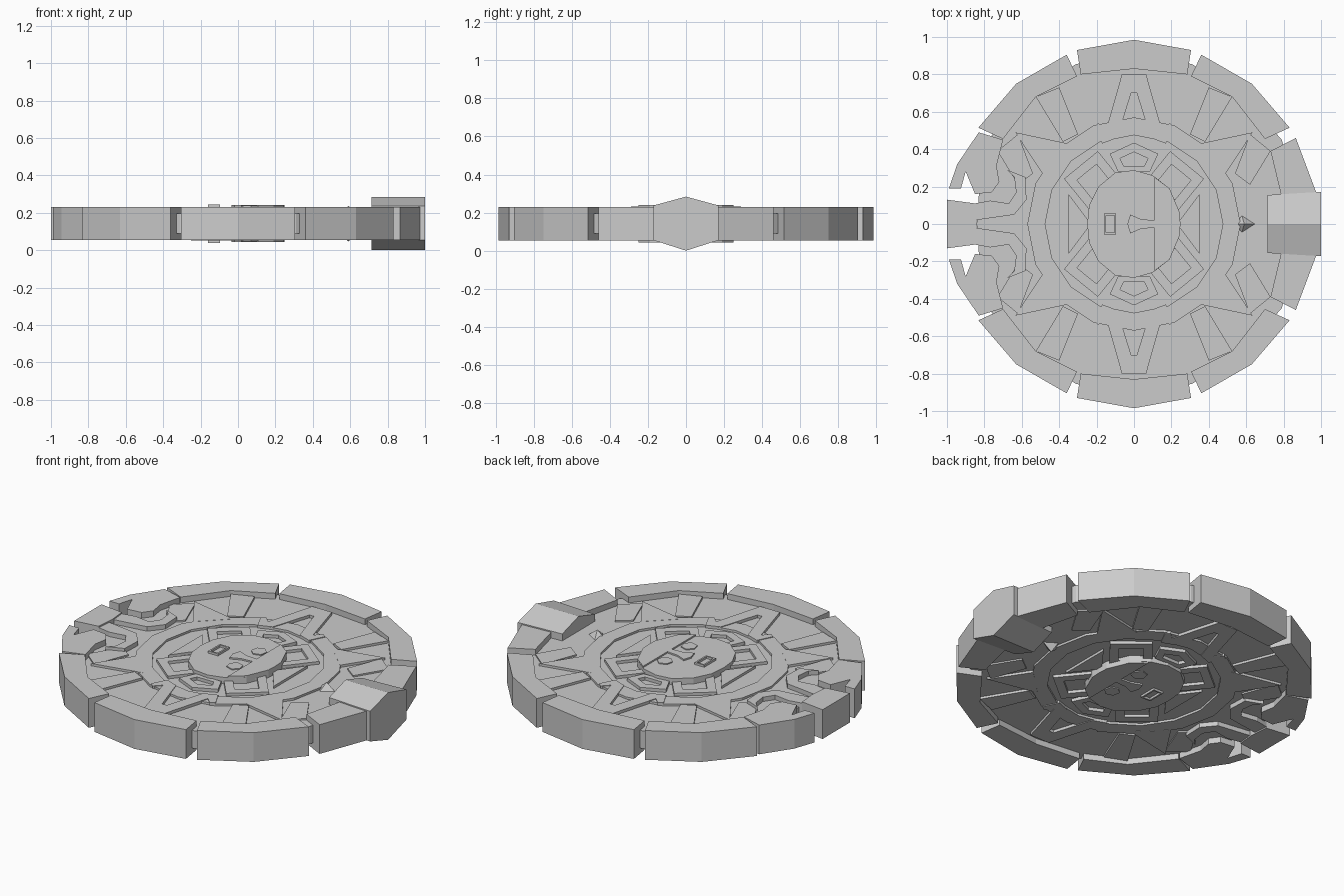
import bpy, bmesh
from math import cos, sin, pi

if "Cube" in bpy.data.objects:
    bpy.data.objects.remove(bpy.data.objects["Cube"])

C = 0.142  # mid-plane height; every layer is symmetric about it


def finish(name, bm):
    bmesh.ops.recalc_face_normals(bm, faces=bm.faces)
    me = bpy.data.meshes.new(name)
    bm.to_mesh(me)
    bm.free()
    ob = bpy.data.objects.new(name, me)
    bpy.context.collection.objects.link(ob)
    return ob


def signs(mirror):
    return [(sx, sy) for sx in ((1, -1) if 'x' in mirror else (1,))
            for sy in ((1, -1) if 'y' in mirror else (1,))]


def slab(name, pts, h, mirror=''):
    """Flat prism of half height h, repeated across the mirror axes."""
    bm = bmesh.new()
    for sx, sy in signs(mirror):
        lo = [bm.verts.new((x * sx, y * sy, C - h)) for x, y in pts]
        hi = [bm.verts.new((x * sx, y * sy, C + h)) for x, y in pts]
        bm.faces.new(lo)
        bm.faces.new(hi)
        for i in range(len(pts)):
            j = (i + 1) % len(pts)
            bm.faces.new((lo[i], lo[j], hi[j], hi[i]))
    return finish(name, bm)


def frame(name, outer, inner, h, mirror=''):
    """Closed band between two matching outlines."""
    bm = bmesh.new()
    n = len(outer)
    for sx, sy in signs(mirror):
        loops = [[bm.verts.new((x * sx, y * sy, C + z)) for x, y in p]
                 for p, z in ((outer, -h), (outer, h), (inner, h), (inner, -h))]
        for k in range(4):
            a, b = loops[k], loops[(k + 1) % 4]
            for i in range(n):
                j = (i + 1) % n
                bm.faces.new((a[i], a[j], b[j], b[i]))
    return finish(name, bm)


def ngon(n, r, cx=0, cy=0, a0=0):
    return [(cx + r * cos(a0 + 2 * pi * i / n), cy + r * sin(a0 + 2 * pi * i / n)) for i in range(n)]


def full(half):
    """Close a half outline (running from y=0 to y=0) across the x axis."""
    return half + [(x, -y) for x, y in reversed(half) if abs(y) > 1e-6]


# Recessed base plate
slab("base_plate", full([(.88, 0), (.86, .2), (.79, .45), (.6, .67), (.31, .855), (0, .91),
                         (-.31, .855), (-.6, .67), (-.78, .45), (-.83, .15), (-.84, 0)]), .053)

# Outer rim blocks
RIM = .088
slab("rim_end_block", [(-.305, .93), (0, .985), (.305, .93), (.285, .80), (0, .83), (-.285, .80)], RIM, 'y')
slab("rim_corner_block", [(.36, .905), (.63, .75), (.832, .515), (.70, .455), (.525, .68), (.305, .79)], RIM, 'xy')
slab("rim_side_block", [(.73, .39), (.865, .46), (.985, .14), (.80, .10)], RIM, 'y')

# Ridged clasp on the rim
bm = bmesh.new()
ends = []
for x, w in ((.715, .155), (1, .172)):
    prof = [(-w, -.087), (0, -.142), (w, -.087), (w, .095), (0, .142), (-w, .095)]
    ends.append([bm.verts.new((x, y, C + z)) for y, z in prof])
    bm.faces.new(ends[-1])
for i in range(6):
    j = (i + 1) % 6
    bm.faces.new((ends[0][i], ends[0][j], ends[1][j], ends[1][i]))
finish("rim_clasp", bm)

# Faceted pointer stone
bm = bmesh.new()
eq = [bm.verts.new((x, y, C)) for x, y in ((.715, 0), (.56, .10), (.48, 0), (.56, -.10))]
for z in (-.095, .095):
    tip = bm.verts.new((.59, 0, C + z))
    for i in range(4):
        bm.faces.new((eq[i], eq[(i + 1) % 4], tip))
finish("pointer_stone", bm)

# Curled heads meeting at the left
slab("curled_head", [(-.83, .49), (-.945, .32), (-.99, .19), (-.925, .19), (-.90, .28), (-.85, .16),
                     (-.76, .17), (-.72, .225), (-.735, .31), (-.70, .45)], RIM, 'y')
slab("jaw_curl", [(-.85, .11), (-.77, .125), (-.67, .11), (-.63, .17), (-.64, .25), (-.68, .29),
                  (-.58, .25), (-.575, .13), (-.64, .05), (-.85, .02)], .08, 'y')
slab("tongue_block", full([(-.84, 0), (-.85, .11), (-1, .13), (-1, 0)]), RIM)

# Raised inner ring
frame("inner_ring", ngon(16, .57), ngon(16, .475), .066)

# Sun rays
slab("main_ray_leg", [(0, .80), (.065, .80), (.15, .50), (.19, .54), (.215, .52), (.17, .43),
                      (.09, .46), (.015, .70), (0, .70)], .07, 'xy')
slab("diagonal_ray_long", [(.635, .49), (.33, .425), (.49, .27)], .067, 'xy')
slab("diagonal_ray_short", [(.525, .68), (.40, .73), (.30, .48), (.38, .44)], .067, 'xy')
slab("side_ray", [(.62, .48), (.54, .27), (.62, .21), (.73, .39)], .062, 'xy')

# Panels around the centre
frame("square_panel", ngon(4, .165, .21, .225, .1), ngon(4, .095, .21, .225, .1), .07, 'xy')
frame("arrow_panel", [(0, .435), (.13, .375), (.085, .28), (-.085, .28), (-.13, .375)],
      [(0, .385), (.075, .35), (.055, .31), (-.055, .31), (-.075, .35)], .072, 'y')
slab("triangle_panel", [(.35, .16), (.35, -.16), (.23, 0)], .068, 'x')

# Central mask
slab("mask_disc", full([(.248, 0), (.245, .06), (.19, .19), (.10, .26), (0, .288), (-.10, .275),
                        (-.19, .20), (-.24, .10), (-.25, 0)]), .09)
slab("mask_forehead", full([(.248, 0), (.245, .06), (.19, .19), (.11, .25), (.11, .02), (.04, .025),
                            (-.02, .05), (-.035, 0)]), .099)
slab("mask_eye", ngon(6, .045, .06, .115, .3), .096, 'y')
frame("mask_mouth", [(-.16, -.055), (-.095, -.055), (-.095, .055), (-.16, .055)],
      [(-.15, -.045), (-.105, -.045), (-.105, .045), (-.15, .045)], .103)
